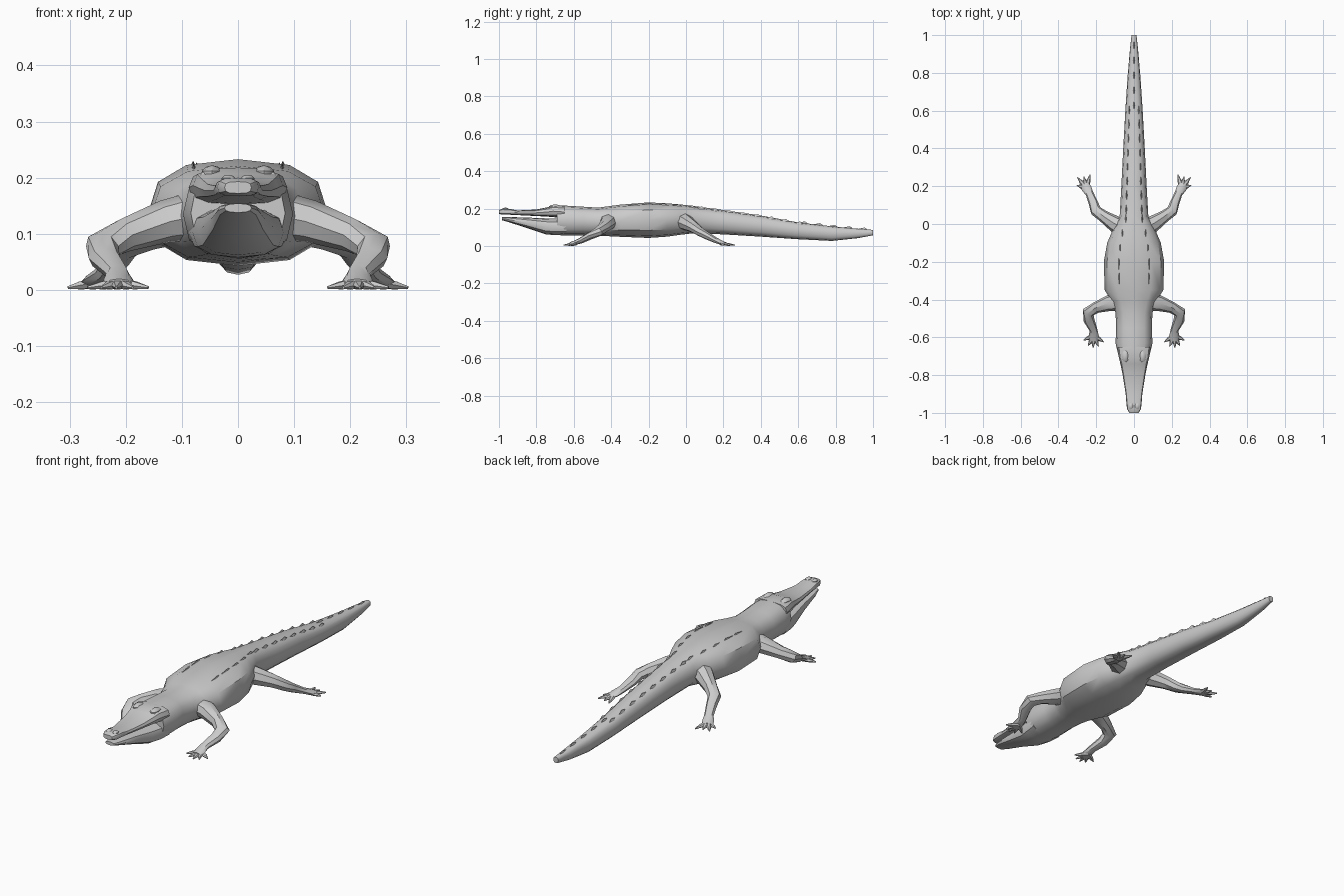
import bpy, bmesh, math
from mathutils import Vector

if "Cube" in bpy.data.objects:
    bpy.data.objects.remove(bpy.data.objects["Cube"])


def finish(name, bm, mirror=False, angle=40):
    bmesh.ops.recalc_face_normals(bm, faces=bm.faces)
    me = bpy.data.meshes.new(name)
    bm.to_mesh(me)
    bm.free()
    for p in me.polygons:
        p.use_smooth = True
    me.set_sharp_from_angle(angle=math.radians(angle))
    ob = bpy.data.objects.new(name, me)
    bpy.context.collection.objects.link(ob)
    if mirror:
        ob.modifiers.new("mirror", 'MIRROR')
    return ob


def skin(bm, rings):
    """Bridge equal rings of points and cap both ends."""
    vs = [[bm.verts.new(p) for p in r] for r in rings]
    n = len(vs[0])
    for a, b in zip(vs, vs[1:]):
        for i in range(n):
            j = (i + 1) % n
            bm.faces.new((a[i], a[j], b[j], b[i]))
    bm.faces.new(vs[0])
    bm.faces.new(vs[-1])


def oval(n, p):
    """Unit superellipse."""
    out = []
    for i in range(n):
        t = 2 * math.pi * i / n
        c, s = math.cos(t), math.sin(t)
        out.append((math.copysign(abs(c) ** (2 / p), c), math.copysign(abs(s) ** (2 / p), s)))
    return out


def loft(name, stations, n=12, p=2.5):
    """Stations along y: (y, half width, bottom z, top z)."""
    bm = bmesh.new()
    skin(bm, [[(w * c, y, (lo + hi) / 2 + (hi - lo) / 2 * s) for c, s in oval(n, p)]
              for y, w, lo, hi in stations])
    return finish(name, bm)


def tube(bm, path, n=8):
    """Path of (x, y, z, half width, half thickness)."""
    pts = [Vector(q[:3]) for q in path]
    rings = []
    for i, q in enumerate(path):
        d = pts[min(i + 1, len(pts) - 1)] - pts[max(i - 1, 0)]
        side = d.cross(Vector((0, 0, 1))).normalized()
        up = side.cross(d).normalized()
        rings.append([pts[i] + side * q[3] * c + up * q[4] * s for c, s in oval(n, 2)])
    skin(bm, rings)


# Trunk and tail in one skin
body = [(-0.69, .084, .058, .216), (-0.63, .098, .056, .215), (-0.55, .094, .056, .210),
        (-0.47, .098, .055, .205), (-0.41, .118, .052, .213), (-0.35, .155, .049, .221),
        (-0.20, .160, .043, .233), (-0.10, .142, .050, .228), (-0.03, .112, .060, .222),
        (0.04, .076, .068, .214), (0.20, .067, .062, .192), (0.40, .057, .050, .163),
        (0.60, .046, .036, .126), (0.78, .034, .027, .105), (0.92, .022, .042, .092),
        (1.00, .013, .057, .086)]
loft("body_and_tail", body)

# Jaws, slightly open
loft("upper_jaw", [(-1.0, .024, .172, .193), (-0.98, .037, .167, .200), (-0.94, .041, .167, .198),
                   (-0.90, .044, .165, .190), (-0.80, .060, .160, .195), (-0.74, .071, .157, .207),
                   (-0.71, .080, .154, .218), (-0.65, .088, .150, .214)], p=3)
loft("lower_jaw", [(-0.985, .024, .138, .154), (-0.95, .036, .128, .155), (-0.85, .050, .096, .152),
                   (-0.75, .070, .062, .148), (-0.70, .081, .058, .147), (-0.64, .088, .060, .146)])

# Brow bumps, eyeballs and nostrils
for name, (x, y, z), r in [("brow", (.046, -.70, .208), (.019, .035, .014)),
                           ("eye", (.061, -.712, .200), (.010, .012, .010)),
                           ("nostril", (.017, -.965, .197), (.013, .018, .008))]:
    bm = bmesh.new()
    bmesh.ops.create_uvsphere(bm, u_segments=8, v_segments=5, radius=1)
    for v in bm.verts:
        v.co = Vector((x + v.co.x * r[0], y + v.co.y * r[1], z + v.co.z * r[2]))
    finish(name, bm, True)


def leg(name, path, palm, toes):
    bm = bmesh.new()
    tube(bm, path)
    for x, y in toes:
        a, b = Vector((*palm, .013)), Vector((x, y, .004))
        tube(bm, [(*a, .014, .010), (*a.lerp(b, .55), .011, .008), (*b, .002, .003)], 6)
    finish(name, bm, True)


# Front legs bend forward, hind legs bend back
leg("front_leg", [(.06, -.41, .135, .052, .045), (.13, -.418, .122, .043, .038),
                  (.20, -.442, .098, .030, .030), (.242, -.467, .078, .033, .027),
                  (.238, -.51, .056, .029, .021), (.215, -.56, .030, .021, .016),
                  (.213, -.595, .017, .027, .012), (.212, -.62, .012, .022, .008)],
    (.213, -.59), [(.160, -.625), (.188, -.648), (.217, -.655), (.243, -.645), (.268, -.615)])
leg("hind_leg", [(.04, -.03, .14, .055, .05), (.10, .00, .125, .044, .042),
                 (.16, .04, .102, .032, .032), (.202, .07, .080, .030, .026),
                 (.215, .11, .056, .025, .021), (.235, .16, .030, .021, .015),
                 (.252, .19, .017, .027, .012), (.262, .21, .012, .022, .008)],
    (.252, .19), [(.232, .262), (.265, .250), (.300, .247), (.303, .205)])


def section(y):
    for a, b in zip(body, body[1:]):
        if a[0] <= y <= b[0]:
            t = (y - a[0]) / (b[0] - a[0])
            return [u + (v - u) * t for u, v in zip(a, b)][1:]


def crest(name, start, stop, step, frac, rise):
    """Row of low scutes, frac of the half width out from the spine."""
    bm = bmesh.new()
    y = start
    while y < stop:
        w, lo, hi = section(y)
        drop = .1 * (hi - lo) / 2 * (frac / .587)
        x, z = w * frac, hi - drop
        base = [bm.verts.new(q) for q in ((x - .007, y, z - .008), (x, y - step * .55, z - .003),
                                          (x + .007, y, z - .008), (x, y + step * .45, z - .006))]
        tip = bm.verts.new((x, y + step * .2, z + rise))
        bm.faces.new(base)
        for i in range(4):
            bm.faces.new((base[i], base[(i + 1) % 4], tip))
        y += step
    finish(name, bm, True, 25)


# Scute rows on the back and along the tail
crest("back_scutes", -0.28, 0.05, .075, .5, .006)
crest("tail_scutes", 0.07, 0.60, .075, .55, .008)
crest("tail_tip_scutes", 0.62, 0.95, .08, 0, .008)
